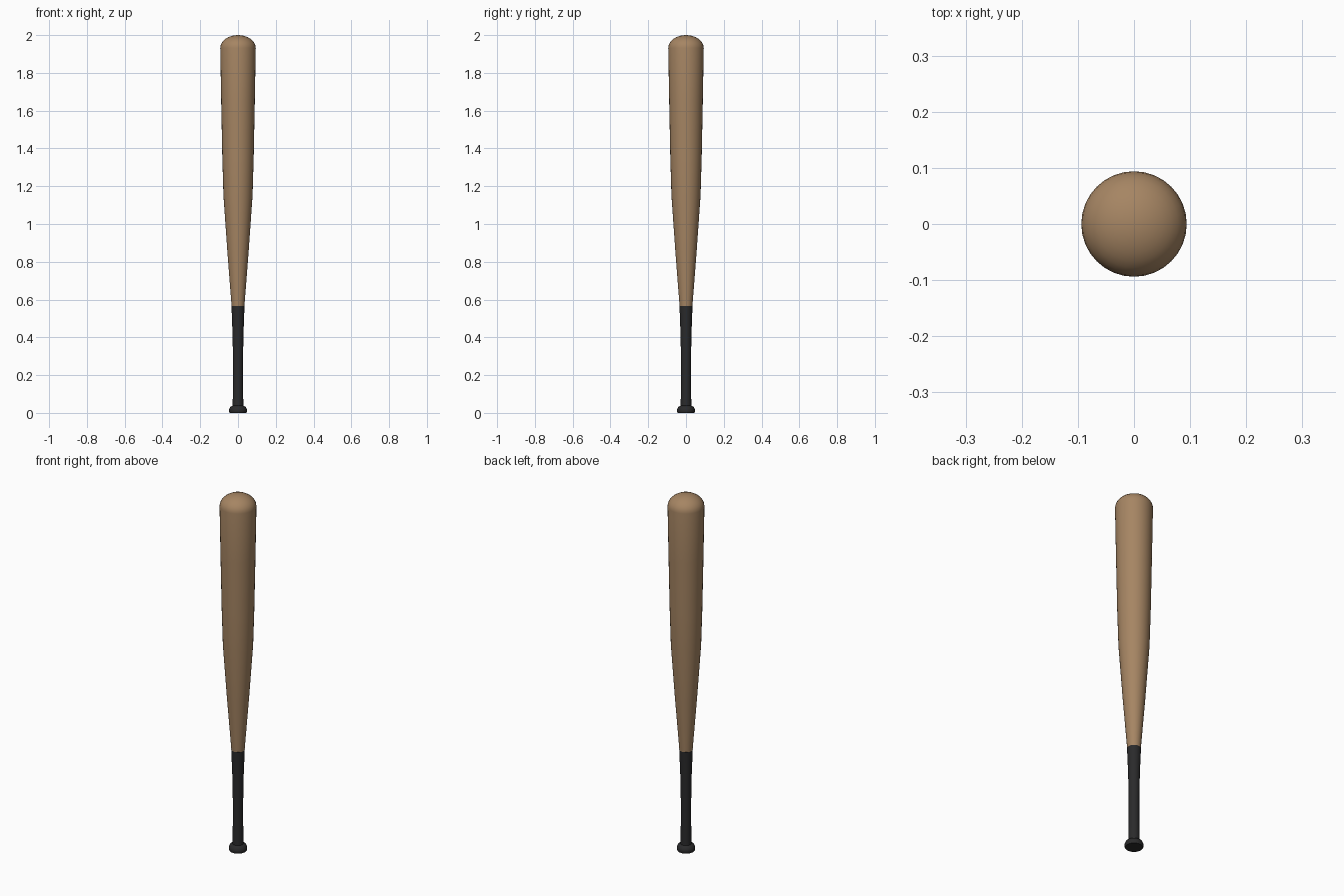
import bpy, bmesh, math

if "Cube" in bpy.data.objects:
    bpy.data.objects.remove(bpy.data.objects["Cube"])

SIDES = 32


def material(name, color):
    m = bpy.data.materials.new(name)
    m.diffuse_color = (*color, 1)
    m.use_nodes = True
    m.node_tree.nodes["Principled BSDF"].inputs["Base Color"].default_value = m.diffuse_color
    return m


def lathe(name, profile, mat):
    """Spin a (radius, height) profile about z; zero radii become poles."""
    bm = bmesh.new()
    rings = []
    for r, z in profile:
        if r < 1e-5:
            rings.append([bm.verts.new((0, 0, z))] * SIDES)
        else:
            rings.append([bm.verts.new((r * math.cos(2 * math.pi * i / SIDES),
                                        r * math.sin(2 * math.pi * i / SIDES), z))
                          for i in range(SIDES)])
    for a, b in zip(rings, rings[1:]):
        for i in range(SIDES):
            j = (i + 1) % SIDES
            bm.faces.new(list(dict.fromkeys((a[i], a[j], b[j], b[i]))))
    bmesh.ops.recalc_face_normals(bm, faces=bm.faces)
    mesh = bpy.data.meshes.new(name)
    bm.to_mesh(mesh)
    bm.free()
    mesh.materials.append(mat)
    ob = bpy.data.objects.new(name, mesh)
    bpy.context.collection.objects.link(ob)
    bpy.ops.object.select_all(action='DESELECT')
    ob.select_set(True)
    bpy.context.view_layer.objects.active = ob
    bpy.ops.object.shade_smooth_by_angle(angle=math.radians(35))
    return ob


wood = material("warm wood", (0.38, 0.235, 0.125))
black = material("black grip", (0.023, 0.023, 0.024))

# Barrel: tapered body with a rounded cap
dome = [(0.094 * math.cos(t), 1.932 + 0.068 * math.sin(t))
        for t in (math.pi / 2 * k / 8 for k in range(9))]
lathe("barrel", [(0, 0.56), (0.0335, 0.56), (0.056, 0.85), (0.077, 1.15),
                 (0.083, 1.35), (0.089, 1.65)] + dome, wood)

# Wrapped handle grip
lathe("grip", [(0, 0.03), (0.0285, 0.03), (0.0265, 0.15), (0.0265, 0.28),
               (0.029, 0.42), (0.0345, 0.565), (0, 0.565)], black)

# End knob with bevelled shoulder
lathe("knob", [(0, 0), (0.044, 0), (0.047, 0.006), (0.047, 0.018),
               (0.041, 0.031), (0.029, 0.038), (0, 0.038)], black)
